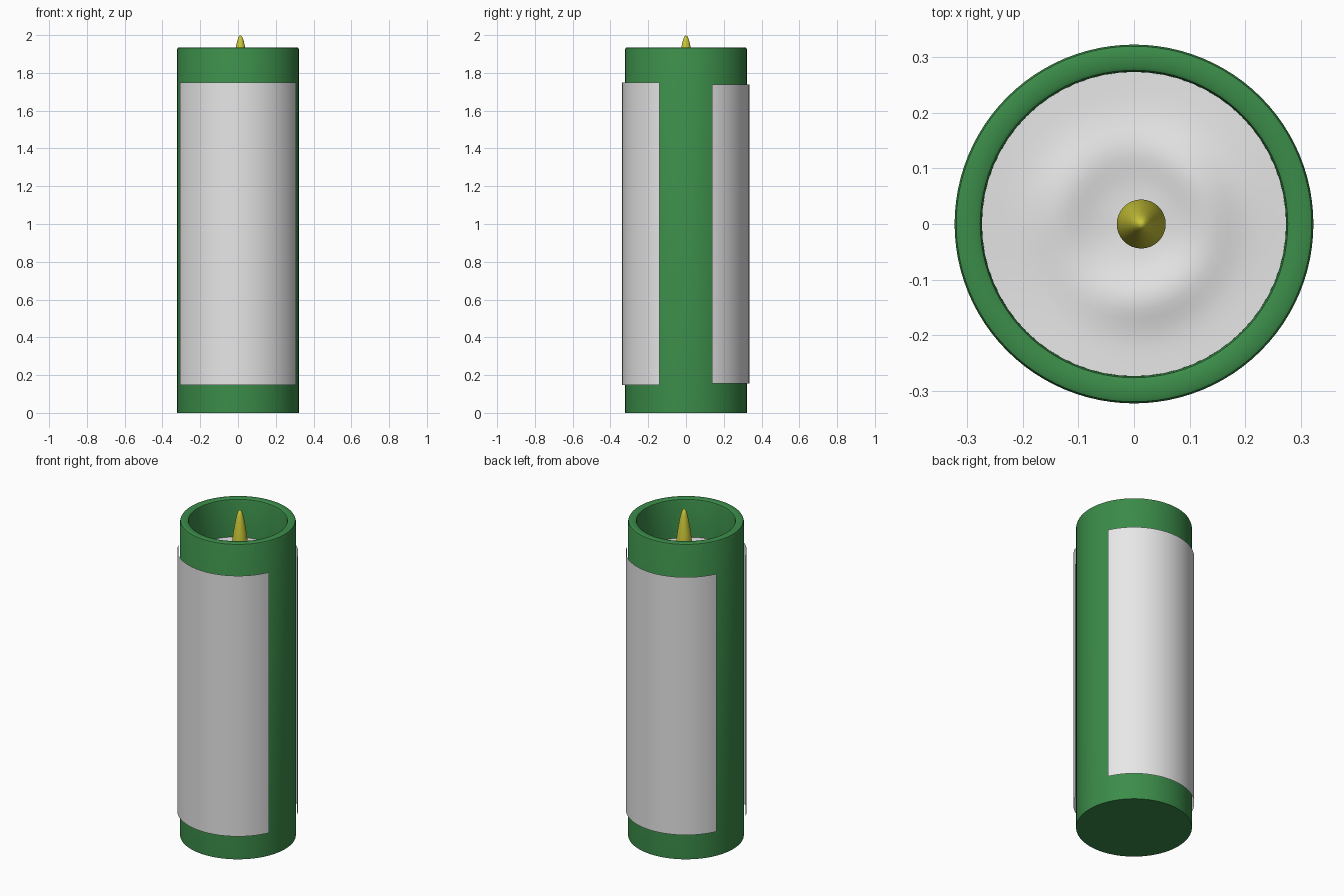
import bpy, bmesh, math

if "Cube" in bpy.data.objects:
    bpy.data.objects.remove(bpy.data.objects["Cube"])

def material(name, rgb):
    m = bpy.data.materials.new(name)
    m.diffuse_color = (*rgb, 1)
    m.use_nodes = True
    m.node_tree.nodes["Principled BSDF"].inputs["Base Color"].default_value = m.diffuse_color
    return m

GREEN = material("green shell", (0.044, 0.262, 0.067))
WHITE = material("white", (0.8, 0.8, 0.8))
YELLOW = material("flame yellow", (0.6, 0.57, 0.04))

def add_object(name, verts, faces, mat, angle=40):
    mesh = bpy.data.meshes.new(name)
    mesh.from_pydata(verts, [], faces)
    mesh.materials.append(mat)
    ob = bpy.data.objects.new(name, mesh)
    bpy.context.collection.objects.link(ob)
    bpy.ops.object.select_all(action='DESELECT')
    ob.select_set(True)
    bpy.context.view_layer.objects.active = ob
    bpy.ops.object.shade_smooth_by_angle(angle=math.radians(angle))
    return ob

def lathe(name, profile, mat, n=64, cx=0.0, height=None):
    """Spin (radius, z) points about a vertical axis; zero radius makes a pole."""
    verts, rings, faces = [], [], []
    for r, z in profile:
        count = 1 if r == 0 else n
        rings.append([len(verts) + i % count for i in range(n)])
        for i in range(count):
            a = 2 * math.pi * i / n
            x, y = r * math.cos(a), r * math.sin(a)
            verts.append((cx + x, y, z + (height(r, a) if height else 0)))
    for lo, hi in zip(rings, rings[1:]):
        for i in range(n):
            j = (i + 1) % n
            f = list(dict.fromkeys((lo[i], lo[j], hi[j], hi[i])))
            faces.append(f)
    return add_object(name, verts, faces, mat)

# Candle shell: closed base, outer wall, softened rim, inner wall and floor
lathe("candle_shell", [(0, 0), (0.322, 0), (0.322, 1.925), (0.319, 1.932),
                       (0.312, 1.935), (0.283, 1.935), (0.276, 1.931),
                       (0.273, 1.922), (0.273, 1.64), (0, 1.64)], GREEN, 96)

# Melted wax surface: an uneven raised ring around the wick
def melt(r, a):
    ring = math.exp(-((r - 0.135) / 0.05) ** 2)
    wobble = 0.7 + 0.3 * math.sin(2 * a + 0.6) * math.cos(a - 1)
    return 0.02 * ring * wobble + 0.004 * math.sin(3 * a) * r / 0.273

lathe("wax", [(0.273 * (1 - k / 16), 1.70) for k in range(17)], WHITE, 64, height=melt)

# Flame: tapered, slightly off centre
lathe("flame", [(0, 1.68), (0.036, 1.685), (0.044, 1.74), (0.044, 1.80),
                (0.037, 1.86), (0.025, 1.935), (0.017, 1.97),
                (0.009, 1.992), (0, 2.0)], YELLOW, 32, cx=0.013)

# Curved paper labels, front and back, standing just off the shell
def label(name, facing, z0, z1, radius=0.338, half=65.5, n=40):
    verts, faces = [], []
    for i in range(n + 1):
        a = math.radians(facing - half + 2 * half * i / n)
        x, y = radius * math.cos(a), radius * math.sin(a)
        verts += [(x, y, z0), (x, y, z1)]
    for i in range(n):
        faces.append((2 * i, 2 * i + 2, 2 * i + 3, 2 * i + 1))
    add_object(name, verts, faces, WHITE)

label("front_label", -90, 0.148, 1.748)
label("back_label", 90, 0.155, 1.738, 0.335)
